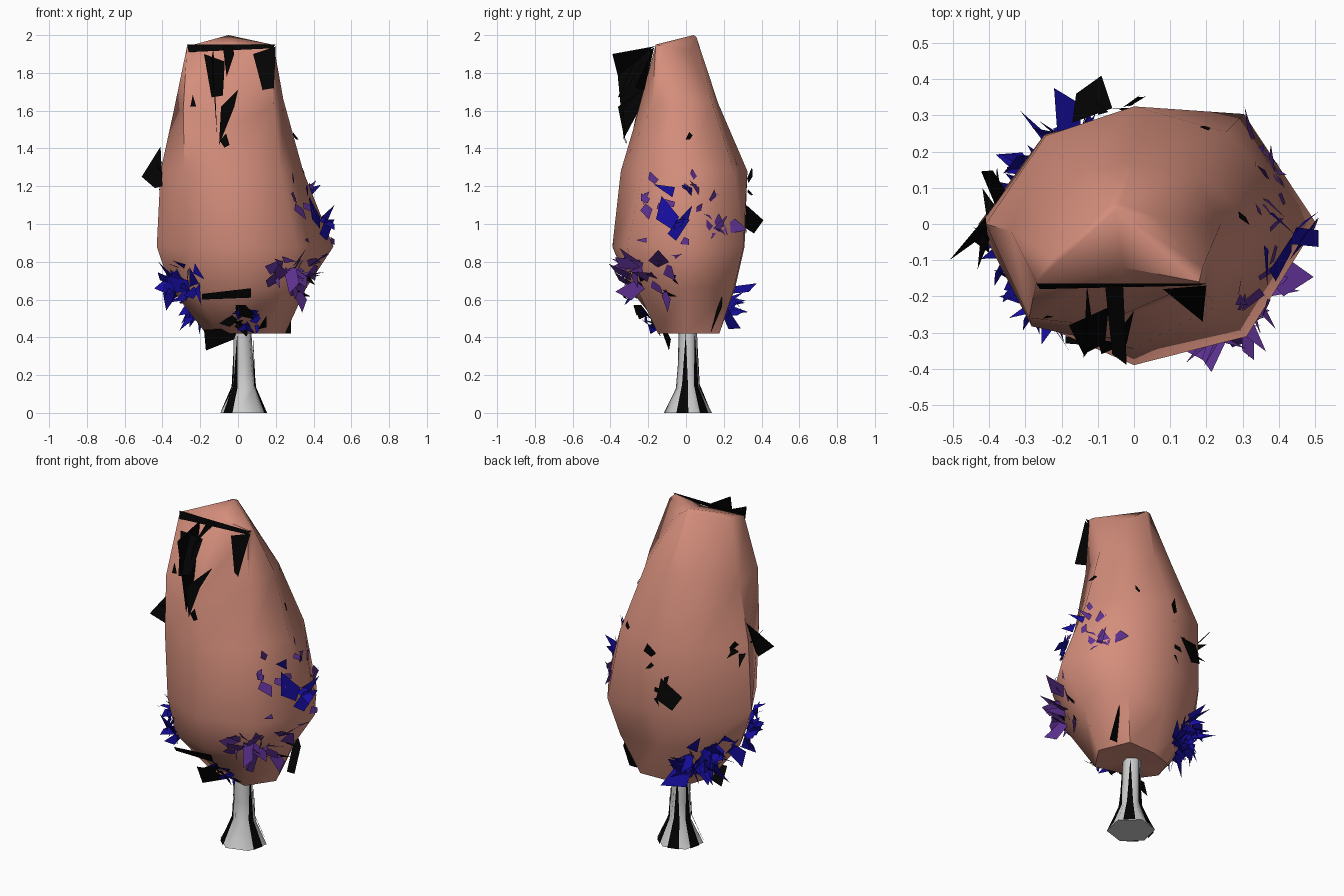
import bpy, math, random
from mathutils import Vector
from mathutils.bvhtree import BVHTree

if "Cube" in bpy.data.objects:
    bpy.data.objects.remove(bpy.data.objects["Cube"])

random.seed(7)

def material(name, rgb):
    m = bpy.data.materials.new(name)
    m.diffuse_color = (*rgb, 1)
    m.use_nodes = True
    m.node_tree.nodes["Principled BSDF"].inputs["Base Color"].default_value = m.diffuse_color
    return m

PEACH = material("peach", (0.66, 0.27, 0.20))
BLACK = material("black", (0.001, 0.001, 0.001))
BLUE = material("blue", (0.008, 0.004, 0.33))
PURPLE = material("purple", (0.11, 0.03, 0.28))

def add(name, verts, faces, mat=None, smooth=None):
    me = bpy.data.meshes.new(name)
    me.from_pydata(verts, [], faces)
    ob = bpy.data.objects.new(name, me)
    bpy.context.collection.objects.link(ob)
    if mat:
        me.materials.append(mat)
    if smooth:
        bpy.ops.object.select_all(action='DESELECT')
        ob.select_set(True)
        bpy.context.view_layer.objects.active = ob
        bpy.ops.object.shade_smooth_by_angle(angle=math.radians(smooth))
    return ob

def loft(rings, bottom, top):
    n = len(rings[0])
    verts = [v for r in rings for v in r] + [bottom, top]
    faces = []
    for i in range(len(rings) - 1):
        for k in range(n):
            a, b = i * n + k, i * n + (k + 1) % n
            faces.append((a, b, b + n, a + n))
    last = (len(rings) - 1) * n
    for k in range(n):
        j = (k + 1) % n
        faces += [(j, k, len(verts) - 2), (last + k, last + j, len(verts) - 1)]
    return verts, faces

def ring(z, radii, cx=0, cy=0, start=0):
    n = len(radii)
    return [(cx + r * math.cos(start + math.tau * k / n),
             cy + r * math.sin(start + math.tau * k / n), z) for k, r in enumerate(radii)]

# Canopy: radii every 45 degrees, then a folded shoulder and a thin crown
rings = [
    ring(0.42, (.25, .25, .17, .18, .17, .14, .11, .21)),
    ring(0.66, (.36, .36, .26, .31, .355, .34, .30, .37)),
    ring(0.88, (.505, .43, .31, .35, .43, .385, .39, .44)),
    ring(1.28, (.345, .36, .325, .345, .41, .40, .345, .32)),
    [(.24, .0, 1.66), (.17, .14, 1.64), (.0, .17, 1.64), (-.14, .15, 1.65),
     (-.34, -.02, 1.6), (-.29, -.26, 1.6), (-.10, -.28, 1.5), (.19, -.18, 1.62)],
    [(.19, -.12, 1.94), (.06, .02, 1.92), (-.04, .055, 1.99), (-.07, .05, 1.99),
     (-.22, -.09, 1.94), (-.27, -.16, 1.94), (-.03, -.12, 1.95), (.18, -.16, 1.95)],
]
verts, faces = loft(rings, (0.03, 0.02, 0.43), (-0.05, 0.04, 2.0))
add("canopy", verts, faces, PEACH, 58)
surface = BVHTree.FromPolygons([Vector(v) for v in verts], faces)

# Trunk with a flared foot
trunk_sections = [(0, .13, .03), (.13, .065, .035), (.25, .055, .03), (.50, .048, .02)]
trunk = [ring(z, (r,) * 6, cx, .01, .3) for z, r, cx in trunk_sections]
tv, tf = loft(trunk, (.03, .01, 0), (.02, .01, .5))
add("trunk", tv, tf, None, 75)

# Dark bark strips and root wedges around the trunk
bv, bf = [], []
for a in (47, 107, 167, 227, 347):
    d = Vector((math.cos(math.radians(a)), math.sin(math.radians(a)), 0))
    t = Vector((-d.y, d.x, 0))
    c = Vector((.03, .01, 0))
    i = len(bv)
    bv += [c + d * .12 - t * .035, c + d * .12 + t * .03, c + d * .062 + t * .015 + Vector((0, 0, .14)),
           c + d * .05 + Vector((0, 0, .42)), c + d * .060 - t * .018 + Vector((0, 0, .15))]
    bf.append(tuple(range(i, i + 5)))
add("bark_strips", bv, bf, BLACK)

def scatter(name, mat, zones):
    """Flat shards on the canopy; zone = angle range, z range, count, size, outward tilt."""
    vs, fs = [], []
    for a0, a1, z0, z1, count, size, tilt in zones:
        for _ in range(count):
            a, z = math.radians(random.uniform(a0, a1)), random.uniform(z0, z1)
            d = Vector((math.cos(a), math.sin(a), 0))
            p, nrm, _, _ = surface.ray_cast(Vector((0, 0, z)) + d * 2, -d)
            if p is None:
                continue
            if nrm.dot(d) < 0:
                nrm = -nrm
            rnd = Vector([random.uniform(-1, 1) for _ in range(3)])
            t = nrm.cross(rnd).normalized()
            b = nrm.cross(t)
            u = (b + nrm * random.uniform(.1, tilt)).normalized()
            s = size * random.uniform(.6, 1.2)
            p = p + nrm * .008
            quad = [p - t * s * .2, p + t * s * .3,
                    p + u * s + t * s * random.uniform(.1, .6),
                    p + u * s * .7 - t * s * random.uniform(.1, .3)]
            i = len(vs)
            vs += [(max(-.51, min(.51, q.x)), max(-.41, min(.41, q.y)), q.z) for q in quad]
            fs.append((i, i + 1, i + 2, i + 3) if random.random() < .5 else (i, i + 1, i + 2))
    add(name, vs, fs, mat)

scatter("blue_leaves", BLUE, [
    (125, 160, .50, .70, 50, .13, 2.0),
    (160, 232, .64, .78, 30, .10, 1.6),
    (270, 300, .46, .55, 8, .07, .8),
    (-10, 12, .8, 1.2, 6, .13, .8)])
scatter("purple_leaves", PURPLE, [
    (-40, 35, .9, 1.24, 26, .095, .6),
    (-58, -15, .64, .82, 24, .12, 1.5)])
scatter("dark_leaves", BLACK, [
    (165, 190, 1.1, 1.3, 4, .12, 1.1),
    (220, 310, .44, .58, 6, .10, .6),
    (60, 110, .9, 1.25, 5, .07, .9),
    (0, 360, 1.3, 1.75, 5, .06, .2),
    (-60, -10, .6, .75, 4, .08, .8)])

# Large dark shards hanging off the crown and skirt
big = [
    [(-.27, -.165, 1.95), (.20, -.165, 1.95), (.18, -.17, 1.93), (-.26, -.18, 1.91)],
    [(.08, -.18, 1.90), (.20, -.17, 1.94), (.19, -.27, 1.72), (.13, -.22, 1.71)],
    [(-.18, -.28, 1.90), (-.07, -.23, 1.86), (-.08, -.33, 1.68), (-.14, -.36, 1.67)],
    [(-.09, -.36, 1.62), (0, -.24, 1.71), (-.02, -.33, 1.62), (-.10, -.32, 1.42)],
    [(-.08, -.17, 1.94), (-.03, -.17, 1.94), (-.02, -.39, 1.90), (-.06, -.36, 1.78)],
    [(-.13, -.17, 1.93), (-.14, -.37, 1.88), (-.11, -.33, 1.45), (-.12, -.24, 1.62)],
    [(-.19, -.31, .60), (.07, -.33, .61), (.07, -.35, .66), (-.19, -.33, .63)],
    [(-.17, -.09, .33), (-.02, -.08, .39), (.0, -.11, .45), (-.18, -.13, .44)],
    [(.23, .13, .42), (.28, .13, .42), (.28, .19, .56), (.25, .19, .65)],
    [(-.17, .28, 1.0), (-.06, .32, 1.1), (-.09, .41, 1.02), (-.16, .36, .95)],
    [(-.41, .02, 1.41), (-.40, -.08, 1.20), (-.44, -.05, 1.19), (-.51, -.10, 1.25)],
]
add("dark_shards", [v for q in big for v in q],
    [tuple(range(4 * i, 4 * i + 4)) for i in range(len(big))], BLACK)
